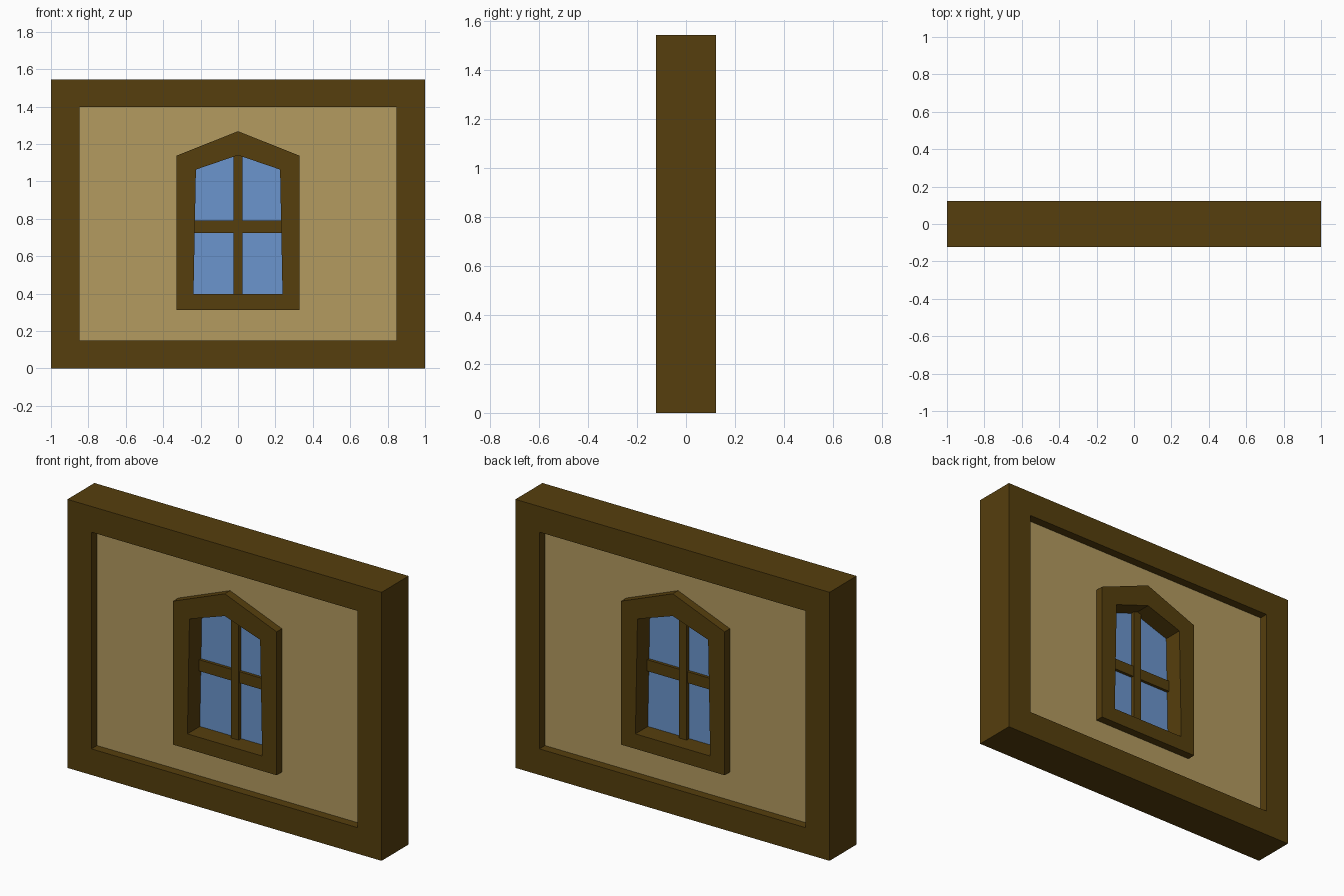
import bpy
import bmesh

cube = bpy.data.objects.get("Cube")
if cube:
    bpy.data.objects.remove(cube, do_unlink=True)


def material(name, r, g, b):
    m = bpy.data.materials.new(name)
    m.use_nodes = True
    m.diffuse_color = (r, g, b, 1)
    bsdf = m.node_tree.nodes["Principled BSDF"]
    bsdf.inputs["Base Color"].default_value = (r, g, b, 1)
    bsdf.inputs["Roughness"].default_value = 0.9
    return m


wood = material("dark wood", 0.092, 0.049, 0.004)
plaster = material("tan plaster", 0.455, 0.328, 0.117)
blue = material("blue glass", 0.147, 0.300, 0.610)


def finish(bm, name, mat):
    bmesh.ops.recalc_face_normals(bm, faces=bm.faces)
    mesh = bpy.data.meshes.new(name)
    bm.to_mesh(mesh)
    bm.free()
    mesh.materials.append(mat)
    obj = bpy.data.objects.new(name, mesh)
    bpy.context.collection.objects.link(obj)
    return obj


def ring(name, outer, inner, depth, mat):
    """Frame between two x-z outlines with equal point counts."""
    bm = bmesh.new()
    loops = [[bm.verts.new((x, y, z)) for x, z in outline]
             for outline, y in ((outer, -depth), (inner, -depth),
                                (inner, depth), (outer, depth))]
    n = len(outer)
    for k in range(4):
        a, b = loops[k], loops[(k + 1) % 4]
        for i in range(n):
            j = (i + 1) % n
            bm.faces.new((a[i], a[j], b[j], b[i]))
    return finish(bm, name, mat)


def slab(name, outline, depth, mat):
    """Solid x-z outline, centred on y = 0."""
    bm = bmesh.new()
    front = [bm.verts.new((x, -depth, z)) for x, z in outline]
    back = [bm.verts.new((x, depth, z)) for x, z in outline]
    bm.faces.new(front)
    bm.faces.new(back[::-1])
    for i in range(len(outline)):
        j = (i + 1) % len(outline)
        bm.faces.new((front[i], front[j], back[j], back[i]))
    return finish(bm, name, mat)


def gable(bottom_w, top_w, z0, z1, apex):
    return [(-bottom_w, z0), (bottom_w, z0), (top_w, z1), (0, apex), (-top_w, z1)]


def rect(w, z0, z1):
    return [(-w, z0), (w, z0), (w, z1), (-w, z1)]


# Outer timber surround and recessed wall panel
ring("outer_frame", rect(1.0, 0, 1.545), rect(0.847, 0.15, 1.397), 0.123, wood)
ring("wall_panel", gable(0.86, 0.86, 0.14, 1.405, 1.405),
     gable(0.30, 0.30, 0.34, 1.12, 1.23), 0.072, plaster)

# Pointed window casing, glass and crossbars
ring("window_frame", gable(0.33, 0.33, 0.312, 1.137, 1.268),
     gable(0.238, 0.225, 0.398, 1.063, 1.14), 0.120, wood)
slab("window_glass", gable(0.26, 0.26, 0.38, 1.08, 1.17), 0.007, blue)
slab("vertical_bar", rect(0.025, 0.38, 1.16), 0.030, wood)
slab("horizontal_bar", rect(0.25, 0.725, 0.79), 0.024, wood)
